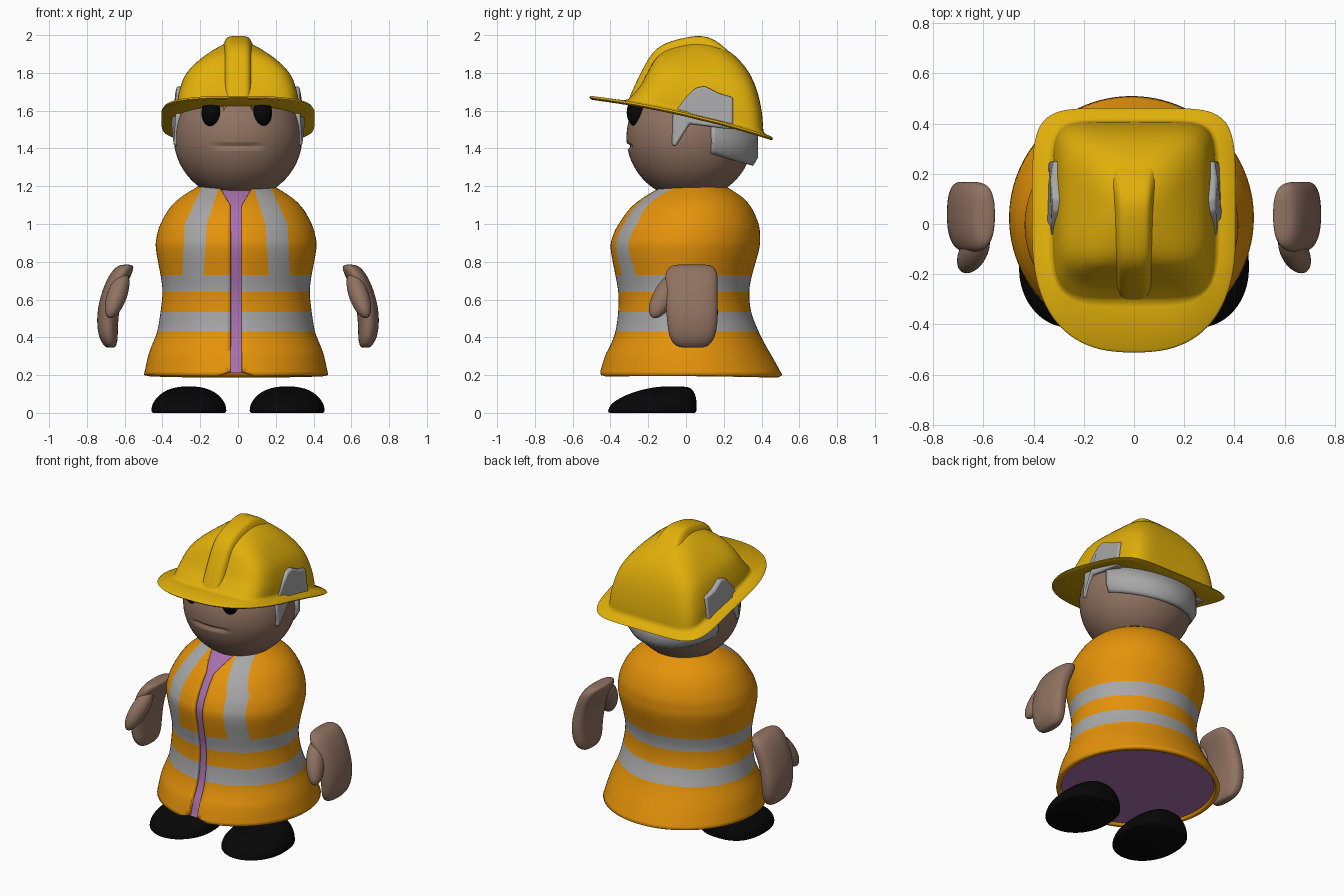
import bpy, bmesh, math

cube = bpy.data.objects.get("Cube")
if cube:
    bpy.data.objects.remove(cube, do_unlink=True)


def material(name, r, g, b):
    m = bpy.data.materials.new(name)
    m.use_nodes = True
    m.diffuse_color = (r, g, b, 1)
    bsdf = m.node_tree.nodes["Principled BSDF"]
    bsdf.inputs["Base Color"].default_value = (r, g, b, 1)
    bsdf.inputs["Roughness"].default_value = 0.6
    return m


YELLOW = material("helmet yellow", 0.75, 0.43, 0.003)
ORANGE = material("coat orange", 0.78, 0.29, 0.003)
GREY = material("reflective grey", 0.39, 0.39, 0.39)
SKIN = material("skin brown", 0.28, 0.17, 0.12)
PURPLE = material("shirt purple", 0.39, 0.16, 0.42)
BLACK = material("black", 0.002, 0.002, 0.002)


def finish(name, bm, mats, angle=40):
    me = bpy.data.meshes.new(name)
    bm.to_mesh(me)
    bm.free()
    for m in mats:
        me.materials.append(m)
    me.polygons.foreach_set("use_smooth", [True] * len(me.polygons))
    me.set_sharp_from_angle(angle=math.radians(angle))
    ob = bpy.data.objects.new(name, me)
    bpy.context.scene.collection.objects.link(ob)
    return ob


def refine(rings, k=4):
    """Smoothly interpolate ring parameters through the given rings."""
    out = []
    for i in range(len(rings) - 1):
        p = [rings[max(0, min(len(rings) - 1, i + j))] for j in (-1, 0, 1, 2)]
        for s in range(k):
            t = s / k
            out.append(tuple(
                b + 0.5 * t * (c - a + t * (2 * a - 5 * b + 4 * c - d + t * (3 * (b - c) + d - a)))
                for a, b, c, d in zip(*p)))
    return out + [rings[-1]]


def ring_points(z, rx, yf, yb, slope=0, curve=0, nf=2, nb=2, segs=96):
    """Rounded ring: z, half width, front y, back y, tilt, bend, squareness."""
    pts = []
    for i in range(segs):
        a = 2 * math.pi * i / segs
        c, s = math.cos(a), math.sin(a)
        e = 2 / (nf if s < 0 else nb)
        x = rx * math.copysign(abs(c) ** e, c)
        y = (yf + yb) / 2 + (yb - yf) / 2 * math.copysign(abs(s) ** e, s)
        pts.append((x, y, z + slope * y + curve * y * y))
    return pts


def skin(rows, closed=True, caps=True):
    bm = bmesh.new()
    vs = [[bm.verts.new(p) for p in row] for row in rows]
    n = len(vs[0])
    for a, b in zip(vs, vs[1:]):
        for i in range(n if closed else n - 1):
            j = (i + 1) % n
            bm.faces.new((a[i], a[j], b[j], b[i]))
    if caps:
        bm.faces.new(vs[0][::-1])
        bm.faces.new(vs[-1])
    return bm


def loft(rings, caps=True, segs=96):
    return skin([ring_points(*r, segs=segs) for r in rings], True, caps)


def ellipsoid(name, loc, radii, mat, rot=(0, 0, 0)):
    bm = bmesh.new()
    bmesh.ops.create_uvsphere(bm, u_segments=32, v_segments=20, radius=1)
    bmesh.ops.scale(bm, vec=radii, verts=bm.verts)
    ob = finish(name, bm, [mat], 180)
    ob.location, ob.rotation_euler = loc, rot


# Coat shell: rings at the edges of the reflective bands
BANDS = ((0.43, 0.535), (0.64, 0.73))
coat_rings = refine([
    (0.2, 0.488, -0.46, 0.51), (0.3, 0.466, -0.43, 0.455), (0.36, 0.445, -0.4, 0.42),
    (0.43, 0.418, -0.375, 0.385), (0.535, 0.4, -0.36, 0.345), (0.64, 0.39, -0.36, 0.335),
    (0.73, 0.4, -0.375, 0.35), (0.87, 0.425, -0.4, 0.388), (0.94, 0.419, -0.387, 0.392),
    (1.0, 0.4, -0.357, 0.384), (1.08, 0.355, -0.3, 0.35), (1.14, 0.295, -0.23, 0.3),
    (1.2, 0.2, -0.14, 0.21)])
bm = loft(coat_rings, caps=False)

# Lines on the coat front, as (x, z) points
STRAP_IN = ((0.172, 0.73), (0.155, 1.0), (0.09, 1.2))
STRAP_OUT = ((0.285, 0.73), (0.272, 1.0), (0.18, 1.2))
GAP = ((0.03, 0.2), (0.03, 1.2))
COLLAR = ((0.03, 1.1), (0.09, 1.2))
HEM = ((0.1, 0.2), (0.03, 0.222))


def line_x(line, z):
    (x0, z0), (x1, z1) = next((p for p in zip(line, line[1:]) if z <= p[1][1]), line[-2:])
    return x0 + (x1 - x0) * (z - z0) / (z1 - z0)


for line in (STRAP_IN, STRAP_OUT, GAP, COLLAR, HEM):
    for (x0, z0), (x1, z1) in zip(line, line[1:]):
        for s in (-1, 1):
            faces = []
            for f in bm.faces:
                c = f.calc_center_median()
                if c.y < 0 and z0 < c.z < z1 and (c.x * s > 0 or line is GAP):
                    faces.append(f)
            geom = faces + list({e for f in faces for e in f.edges}) + list({v for f in faces for v in f.verts})
            bmesh.ops.bisect_plane(bm, geom=geom, dist=1e-5, plane_co=(s * x0, 0, z0),
                                   plane_no=(z1 - z0, 0, -s * (x1 - x0)))

# Reflective bands, shoulder straps and the front opening
opening = []
for f in bm.faces:
    c = f.calc_center_median()
    x, z = abs(c.x), c.z
    if c.y < 0 and (x < 0.03 or (z > 1.1 and x < line_x(COLLAR, z)) or (z < 0.222 and x < line_x(HEM, z))):
        opening.append(f)
    strap = c.y < 0 and z > 0.73 and line_x(STRAP_IN, z) < x < line_x(STRAP_OUT, z)
    f.material_index = int(strap or any(a < z < b for a, b in BANDS))
bmesh.ops.delete(bm, geom=opening, context='FACES')
coat = finish("coat", bm, [ORANGE, GREY], 50)
coat.location.x = -0.01
mod = coat.modifiers.new("thickness", 'SOLIDIFY')
mod.thickness, mod.offset = 0.028, -1

# Shirt filling the coat
inset = 0.022
shirt_rings = [(z + (0.012 if z < 0.21 else 0) - (0.015 if z > 1.19 else 0), rx - inset, yf + inset, yb - inset)
               for z, rx, yf, yb in coat_rings]
shirt = finish("shirt", loft(shirt_rings), [PURPLE])
shirt.location.x = -0.01

# Head with a creased mouth
bm = bmesh.new()
bmesh.ops.create_uvsphere(bm, u_segments=64, v_segments=96, radius=1)
bmesh.ops.scale(bm, vec=(0.34, 0.335, 0.33), verts=bm.verts)
bmesh.ops.translate(bm, vec=(0, 0.02, 1.46), verts=bm.verts)
for v in bm.verts:
    if v.co.y < 0 and abs(v.co.x) < 0.11:
        v.co.y += 0.025 * max(0, 1 - abs(v.co.z - 1.412) / 0.014)
finish("head", bm, [SKIN], 180)

# Eyes
for side, x in (("right", -0.143), ("left", 0.13)):
    ellipsoid(side + "_eye", (x, -0.262, 1.59), (0.05, 0.052, 0.075), BLACK)

# Helmet: brim underside, brim edge, then the squared crown
tilt = (-0.23, -0.1)
brim = [(1.572, 0.25, -0.2, 0.28, *tilt, 2.5, 3), (1.568, 0.395, -0.5, 0.45, *tilt, 2.5, 6),
        (1.577, 0.406, -0.512, 0.462, *tilt, 2.5, 6), (1.588, 0.398, -0.503, 0.453, *tilt, 2.5, 6),
        (1.59, 0.345, -0.33, 0.425, *tilt, 4, 6)]
crown = [(1.6, 0.325, -0.305, 0.41, *tilt, 5, 7), (1.68, 0.315, -0.245, 0.4, -0.2, 0, 5, 6),
         (1.78, 0.282, -0.2, 0.37, -0.15, 0, 4.5, 5), (1.86, 0.214, -0.16, 0.315, -0.1, 0, 4, 4),
         (1.92, 0.135, -0.1, 0.23, -0.03, 0, 2.8, 2.8), (1.96, 0.055, 0, 0.13, 0, 0, 2, 2),
         (1.967, 0.01, 0.05, 0.07, 0, 0, 2, 2)]
finish("helmet", loft(brim + refine(crown)), [YELLOW], 60)

# Raised ridge over the crown
path = [(-0.312, 1.64), (-0.265, 1.75), (-0.217, 1.845), (-0.165, 1.93), (-0.085, 1.968),
        (0, 1.988), (0.095, 2.003), (0.18, 1.96), (0.25, 1.89), (0.3, 1.82)]
section = [(-0.085, 1.6), (-0.068, 0.5), (-0.052, 0), (0, 0), (0.052, 0), (0.068, 0.5), (0.085, 1.6)]
rows = [[(x, y + 0.035 * d, z - 0.04 * d) for x, d in section] for y, z in path]
ridge = finish("helmet_ridge", skin(rows, False, False), [YELLOW], 180)
mod = ridge.modifiers.new("smooth", 'SUBSURF')
mod.levels = mod.render_levels = 2

# Ear plates hugging the helmet sides
outline = [(-0.07, 1.58), (0, 1.67), (0.05, 1.72), (0.1, 1.73), (0.18, 1.69), (0.25, 1.67),
           (0.25, 1.5), (0.02, 1.53), (-0.03, 1.45), (-0.055, 1.41), (-0.075, 1.42)]
for side, s in (("right", -1), ("left", 1)):
    bm = bmesh.new()
    face = bm.faces.new([bm.verts.new((s * 0.3, y, z)) for y, z in outline])
    top = bmesh.ops.extrude_face_region(bm, geom=[face])
    bmesh.ops.translate(bm, vec=(s * 0.056, 0, 0),
                        verts=[g for g in top["geom"] if isinstance(g, bmesh.types.BMVert)])
    for v in bm.verts:
        v.co.x -= s * (0.15 * max(0, v.co.z - 1.53) + 0.6 * (v.co.y - 0.1) ** 2)
    bmesh.ops.recalc_face_normals(bm, faces=bm.faces)
    plate = finish(side + "_ear_plate", bm, [GREY])
    bev = plate.modifiers.new("round", 'BEVEL')
    bev.width, bev.segments = 0.014, 3

# Grey band round the back of the head
rows = []
for t in (0, 0.12, 0.3, 1):
    row = []
    for i in range(49):
        a = math.radians(18 + 3 * i)
        r = 0.325 + 0.027 * min(1, t * 3.4)
        y = 0.03 + r * math.sin(a)
        low, high = 1.37 - 0.29 * (y - 0.14), 1.58 - 0.23 * y - 0.1 * y * y
        row.append((r * math.cos(a), y, low + (high - low) * t))
    rows.append(row)
band = finish("neck_band", skin(rows, False, False), [GREY], 50)
mod = band.modifiers.new("thickness", 'SOLIDIFY')
mod.thickness, mod.offset = 0.04, -1

# Hands and feet
palm = [(0.345, 0.012, 0, 0.07), (0.355, 0.03, -0.05, 0.115), (0.4, 0.048, -0.085, 0.15),
        (0.49, 0.056, -0.1, 0.167), (0.62, 0.058, -0.11, 0.167), (0.71, 0.058, -0.11, 0.167),
        (0.755, 0.052, -0.1, 0.158), (0.778, 0.038, -0.075, 0.135), (0.785, 0.012, -0.04, 0.1)]
palm = [r + (0, 0, 2.2, 2.6) for r in palm]
foot = [(0, 0.19, -0.405, 0.048), (0.012, 0.198, -0.412, 0.055), (0.05, 0.19, -0.39, 0.056),
        (0.09, 0.16, -0.325, 0.05), (0.12, 0.115, -0.24, 0.035), (0.136, 0.06, -0.16, 0.01),
        (0.14, 0.015, -0.1, -0.04)]
foot = [r + (0, 0, 2, 2.6) for r in foot]
for side, s in (("right", -1), ("left", 1)):
    bm = loft(refine(palm), segs=48)
    for v in bm.verts:
        v.co.x += s * (0.69 - (v.co.z - 0.47) ** 2)
    finish(side + "_hand", bm, [SKIN], 80)
    ellipsoid(side + "_thumb", (s * 0.64, -0.112, 0.622), (0.052, 0.06, 0.14), SKIN,
              (math.radians(-28), -s * math.radians(20), 0))
    shoe = finish(side + "_foot", loft(refine(foot), segs=64), [BLACK], 60)
    shoe.location.x = s * 0.26
